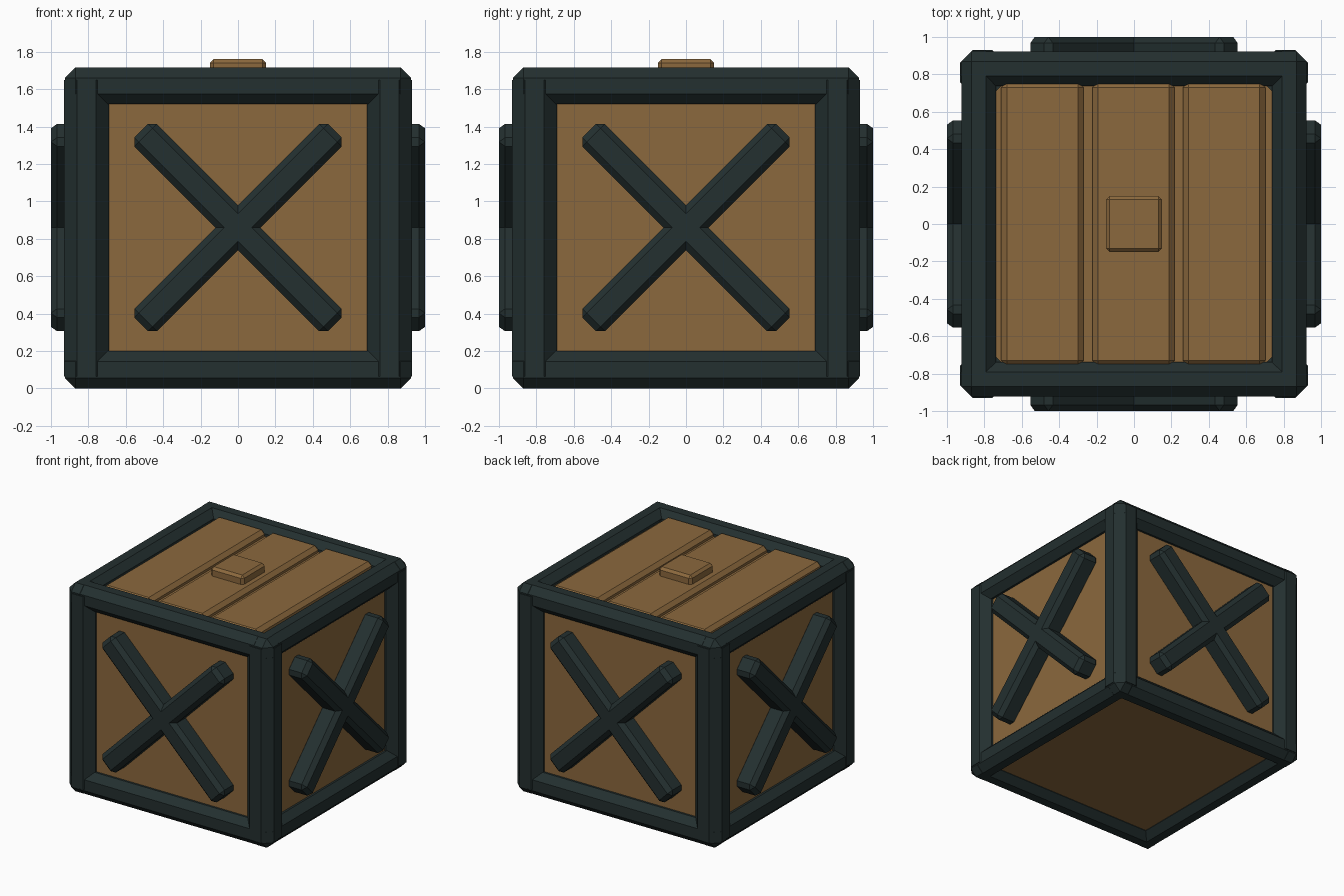
import bpy, bmesh
from math import pi
from mathutils import Matrix, Vector

if "Cube" in bpy.data.objects:
    bpy.data.objects.remove(bpy.data.objects["Cube"], do_unlink=True)


def material(name, rgb):
    m = bpy.data.materials.new(name)
    m.use_nodes = True
    m.diffuse_color = (*rgb, 1)
    m.node_tree.nodes["Principled BSDF"].inputs["Base Color"].default_value = (*rgb, 1)
    return m


wood = material("brown wood", (0.26, 0.14, 0.047))
iron = material("dark green metal", (0.017, 0.029, 0.029))


def block(name, size, centre, mat, chamfer=0, turn=Matrix(), upright_only=False):
    """Chamfered flat-shaded box, placed at centre and then turned about z = 0 axis."""
    bm = bmesh.new()
    bmesh.ops.create_cube(bm, size=1)
    bmesh.ops.scale(bm, vec=size, verts=bm.verts)
    if chamfer:
        edges = [e for e in bm.edges if not upright_only
                 or abs(e.verts[0].co.z - e.verts[1].co.z) > 0.1]
        bmesh.ops.bevel(bm, geom=edges, offset=chamfer, segments=1,
                        profile=0.5, affect='EDGES')
    bm.transform(turn @ Matrix.Translation(Vector(centre)))
    mesh = bpy.data.meshes.new(name)
    bm.to_mesh(mesh)
    bm.free()
    mesh.materials.append(mat)
    ob = bpy.data.objects.new(name, mesh)
    bpy.context.collection.objects.link(ob)
    return ob


MID = 0.86  # height of the crate's centre

# Wooden body
block("crate_body", (1.7, 1.7, 1.58), (0, 0, 0.85), wood)

# Lid planks and handle block
for i, x in enumerate((-0.49, -0.003, 0.482)):
    block(f"lid_plank_{i + 1}", (0.44, 1.52, 0.12), (x, 0, 1.63), wood, 0.03)
block("lid_handle", (0.3, 0.3, 0.1), (0, 0, 1.71), wood, 0.02)

# Four sides: post, top and bottom rails, crossed braces
for i, side in enumerate(("front", "left", "back", "right")):
    turn = Matrix.Rotation(i * pi / 2, 4, 'Z')
    block(f"{side}_corner_post", (0.24, 0.24, 1.585), (0.81, -0.81, 0.857),
          iron, 0.068, turn, upright_only=True)
    block(f"{side}_bottom_rail", (1.85, 0.185, 0.2), (0, -0.83, 0.1), iron, 0.055, turn)
    block(f"{side}_top_rail", (1.85, 0.185, 0.195), (0, -0.83, 1.6175), iron, 0.055, turn)
    for label, angle in (("rising", -pi / 4), ("falling", pi / 4)):
        tilt = Matrix.Translation((0, 0, MID)) @ Matrix.Rotation(angle, 4, 'Y')
        block(f"{side}_{label}_brace", (1.464, 0.18, 0.17), (0, -0.91, 0),
              iron, 0.033, turn @ tilt)
